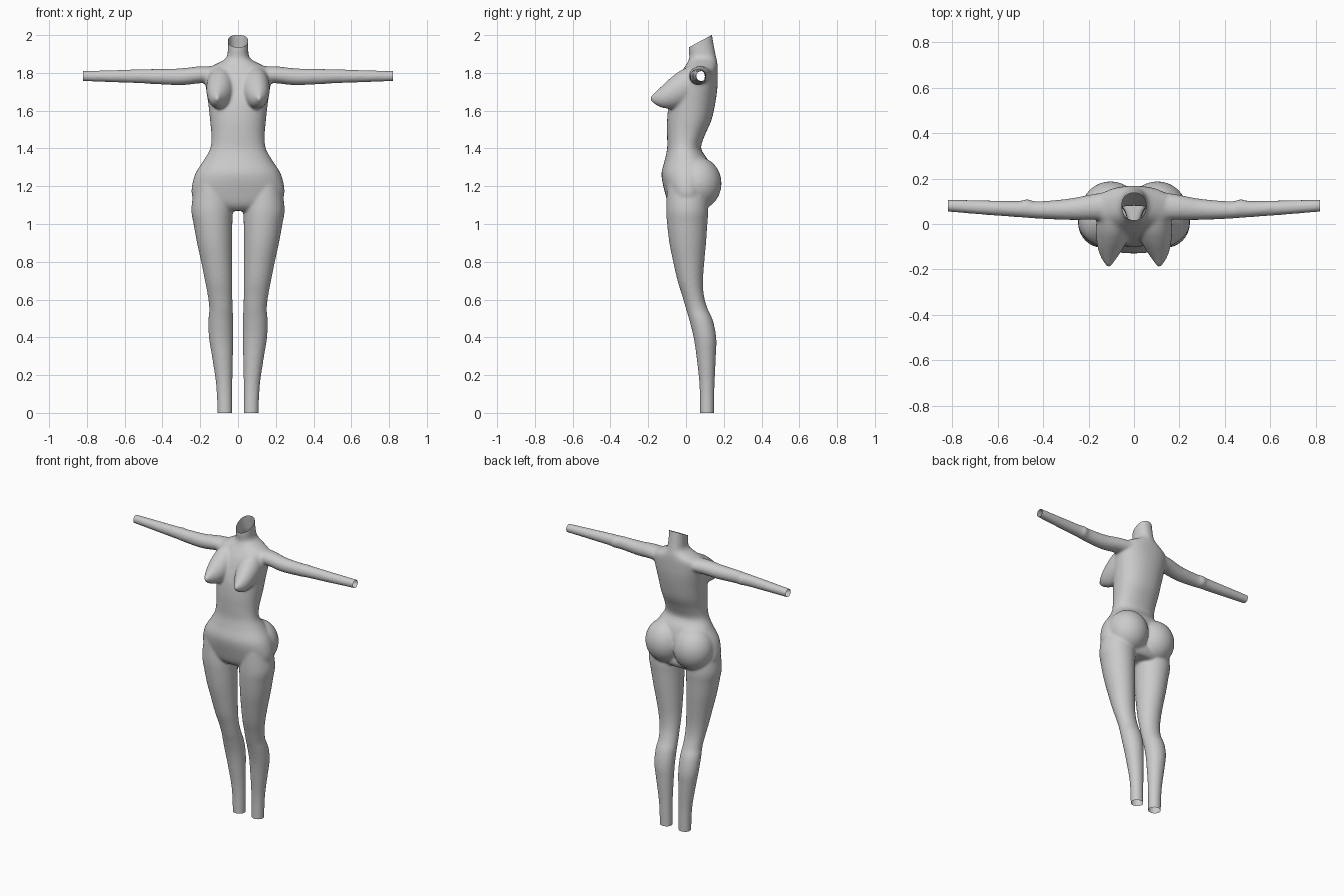
import bpy, bmesh, math
from mathutils import Vector, Matrix

if "Cube" in bpy.data.objects:
    bpy.data.objects.remove(bpy.data.objects["Cube"])

SIDES = 40
bm = bmesh.new()


def spline(p0, p1, p2, p3, t):
    """Smooth interpolation between two rows."""
    return [0.5 * (2 * b + (c - a) * t + (2 * a - 5 * b + 4 * c - d) * t * t
                   + (3 * b - a - 3 * c + d) * t ** 3)
            for a, b, c, d in zip(p0, p1, p2, p3)]


def loft(rows, axis, mirror=1, power=2.0, steps=4):
    """Closed tube along an axis; row = position, low/high of the other two axes."""
    fine = []
    for i in range(len(rows) - 1):
        quad = [rows[max(0, min(len(rows) - 1, i + k))] for k in (-1, 0, 1, 2)]
        fine += [spline(*quad, s / steps) for s in range(steps)]
    fine.append(rows[-1])
    rings = []
    for t, a0, a1, b0, b1 in fine:
        ring = []
        for k in range(SIDES):
            ang = 2 * math.pi * k / SIDES
            c, s = math.cos(ang), math.sin(ang)
            a = (a0 + a1) / 2 + (a1 - a0) / 2 * math.copysign(abs(c) ** (2 / power), c)
            b = (b0 + b1) / 2 + (b1 - b0) / 2 * math.copysign(abs(s) ** (2 / power), s)
            x, y, z = {'x': (t, a, b), 'y': (a, t, b), 'z': (a, b, t)}[axis]
            ring.append(bm.verts.new((x * mirror, y, z)))
        rings.append(ring)
    faces = [bm.faces.new(rings[0]), bm.faces.new(rings[-1])]
    for r0, r1 in zip(rings, rings[1:]):
        for k in range(SIDES):
            n = (k + 1) % SIDES
            faces.append(bm.faces.new((r0[k], r0[n], r1[n], r1[k])))
    bmesh.ops.recalc_face_normals(bm, faces=faces)


# Trunk from crotch to neck: height, half width, front, back
trunk = [(1.07, .13, -.06, .10), (1.10, .21, -.09, .12), (1.16, .246, -.11, .12),
         (1.26, .229, -.13, .135), (1.34, .180, -.112, .115), (1.40, .147, -.10, .08),
         (1.47, .141, -.10, .10), (1.55, .148, -.10, .135), (1.64, .158, -.09, .155),
         (1.72, .170, -.065, .166), (1.78, .178, -.04, .168), (1.82, .165, -.015, .168),
         (1.85, .110, .005, .166), (1.88, .062, .017, .16), (1.93, .054, .014, .15),
         (2.00, .054, .018, .138), (2.06, .054, .02, .13)]
loft([(z, -w, w, f, b) for z, w, f, b in trunk], 'z', power=2.2)

leg = [(1.20, .05, .23, -.10, .11), (1.08, .03, .247, -.105, .118), (1.00, .03, .235, -.10, .113),
       (.90, .03, .217, -.088, .106), (.80, .03, .195, -.068, .097), (.70, .03, .175, -.045, .09),
       (.62, .03, .160, -.02, .095), (.55, .028, .152, .0, .115), (.49, .025, .157, .018, .142),
       (.40, .025, .154, .04, .160), (.30, .027, .138, .055, .158), (.15, .03, .116, .071, .151),
       (.0, .03, .109, .074, .149), (-.05, .03, .109, .074, .149)]
arm = [(.08, .02, .15, 1.75, 1.835), (.20, .018, .128, 1.745, 1.835), (.30, .018, .11, 1.735, 1.824),
       (.43, .024, .10, 1.740, 1.821), (.47, .027, .11, 1.742, 1.820), (.51, .03, .102, 1.745, 1.819),
       (.65, .04, .104, 1.75, 1.815), (.82, .054, .107, 1.756, 1.810), (.87, .056, .107, 1.757, 1.809)]
bust = [(.03, .02, .165, 1.64, 1.84), (-.03, .022, .168, 1.618, 1.812), (-.08, .035, .164, 1.61, 1.775),
        (-.12, .056, .156, 1.614, 1.738), (-.155, .08, .141, 1.628, 1.705),
        (-.178, .096, .126, 1.645, 1.685), (-.19, .104, .118, 1.657, 1.673)]

for side in (1, -1):
    loft(leg, 'z', side)
    loft(arm, 'x', side)
    loft(bust, 'y', side)
    # Buttock
    bmesh.ops.create_uvsphere(bm, u_segments=32, v_segments=20, radius=1,
                              matrix=Matrix.Translation((side * .103, .062, 1.215))
                              @ Matrix.Diagonal((.13, .126, .14, 1)))

# Fuse the parts into one soft skin
mesh = bpy.data.meshes.new("body_parts")
bm.to_mesh(mesh)
bm.free()
body = bpy.data.objects.new("body", mesh)
bpy.context.collection.objects.link(body)
fuse = body.modifiers.new("fuse", 'REMESH')
fuse.mode = 'VOXEL'
fuse.voxel_size = 0.008
soften = body.modifiers.new("soften", 'SMOOTH')
soften.factor = 0.5
soften.iterations = 7
skin = bpy.data.meshes.new_from_object(body.evaluated_get(bpy.context.evaluated_depsgraph_get()))
body.modifiers.clear()
body.data = skin
bpy.data.meshes.remove(mesh)

# Cut open the ankles, wrists and slanted neck
bm = bmesh.new()
bm.from_mesh(skin)
for point, normal in (((0, 0, 0), (0, 0, -1)), ((.82, 0, 0), (1, 0, 0)), ((-.82, 0, 0), (-1, 0, 0)),
                      ((0, .015, 1.935), (0, -.065, .12))):
    bmesh.ops.bisect_plane(bm, geom=bm.verts[:] + bm.edges[:] + bm.faces[:], dist=1e-5,
                           plane_co=point, plane_no=Vector(normal).normalized(), clear_outer=True)
for f in bm.faces:
    f.smooth = True
bm.to_mesh(skin)
bm.free()

# Plain grey colour
grey = bpy.data.materials.new("plain_grey")
grey.diffuse_color = (.6, .6, .6, 1)
grey.use_nodes = True
grey.node_tree.nodes["Principled BSDF"].inputs["Base Color"].default_value = grey.diffuse_color
skin.materials.clear()
skin.materials.append(grey)
